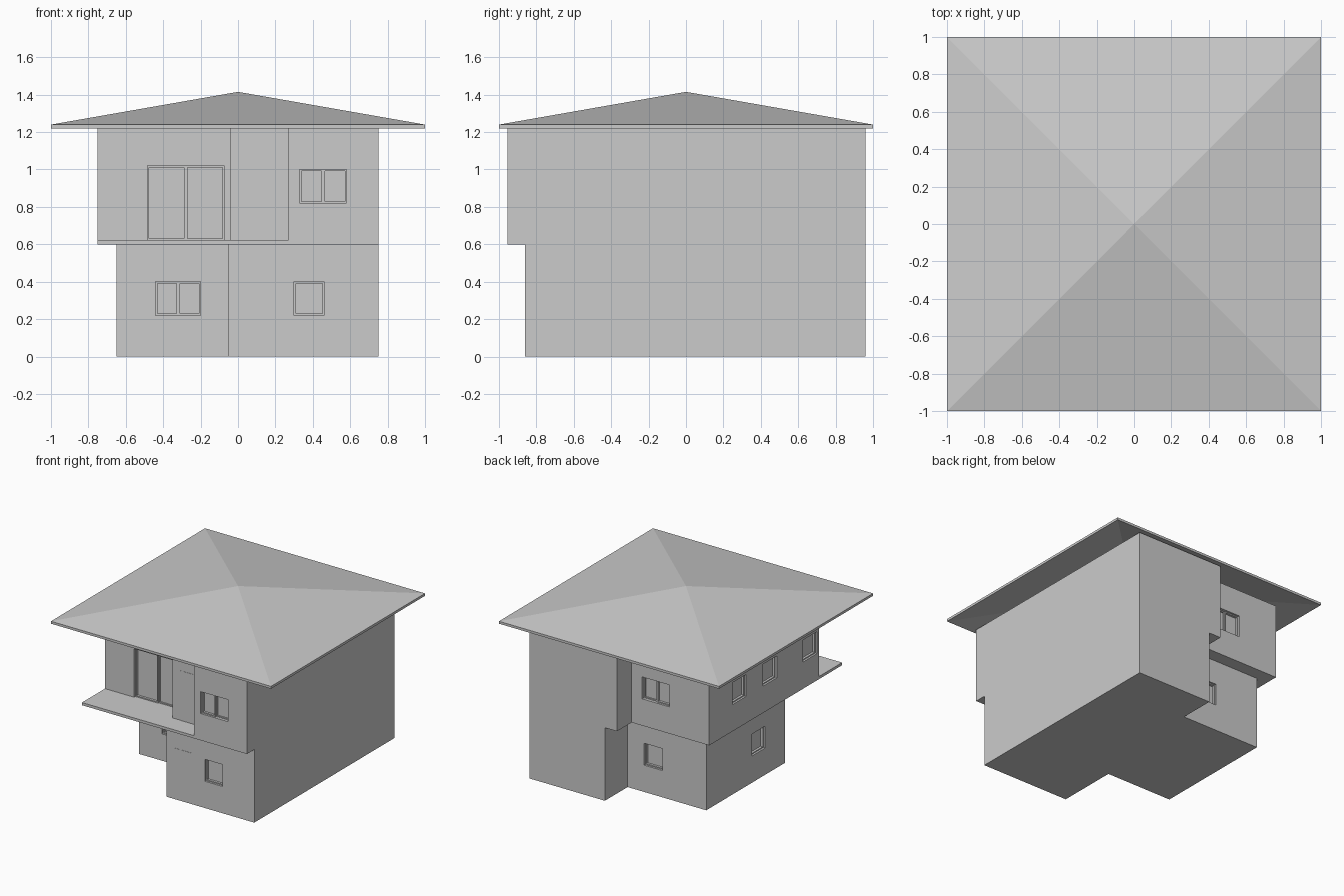
import bpy
import bmesh
from mathutils import Vector

cube = bpy.data.objects.get("Cube")
if cube:
    bpy.data.objects.remove(cube, do_unlink=True)

grey = bpy.data.materials.new("plain grey")
grey.use_nodes = True
colour = (0.6, 0.6, 0.6, 1)
grey.diffuse_color = colour
grey.node_tree.nodes["Principled BSDF"].inputs["Base Color"].default_value = colour


def finish(name, bm):
    bmesh.ops.recalc_face_normals(bm, faces=bm.faces)
    mesh = bpy.data.meshes.new(name)
    bm.to_mesh(mesh)
    bm.free()
    mesh.materials.append(grey)
    ob = bpy.data.objects.new(name, mesh)
    bpy.context.scene.collection.objects.link(ob)
    return ob


def prism(name, outline, z0, z1):
    """Extrude a floor outline from z0 up to z1."""
    bm = bmesh.new()
    base = bm.faces.new([bm.verts.new((x, y, z0)) for x, y in outline])
    top = bmesh.ops.extrude_face_region(bm, geom=[base])["geom"]
    verts = [v for v in top if isinstance(v, bmesh.types.BMVert)]
    bmesh.ops.translate(bm, verts=verts, vec=(0, 0, z1 - z0))
    return finish(name, bm)


def add_box(bm, lo, hi):
    lo, hi = Vector(lo), Vector(hi)
    verts = bmesh.ops.create_cube(bm, size=1)["verts"]
    for v in verts:
        v.co = (lo + hi) / 2 + v.co * (hi - lo)


def wall_box(bm, side, plane, u, d, z):
    """Box on a wall: u runs along it, d is depth into it."""
    if side == "side":
        add_box(bm, (plane + d[0], u[0], z[0]), (plane + d[1], u[1], z[1]))
    else:
        s = 1 if side == "front" else -1
        ys = sorted((plane + s * d[0], plane + s * d[1]))
        add_box(bm, (u[0], ys[0], z[0]), (u[1], ys[1], z[1]))


# Storeys
lower = prism("lower_storey", [
    (-.65, -.36), (-.05, -.36), (-.05, -.86), (.75, -.86),
    (.75, .96), (.065, .96), (.065, .665), (-.65, .665)], 0, .6)
upper = prism("upper_storey", [
    (-.75, -.656), (-.04, -.656), (-.04, -.79), (.27, -.79), (.27, -.955),
    (.75, -.955), (.75, .96), (-.045, .96), (-.045, .77), (-.75, .77)], .6, 1.22)
prism("balcony_slab", [
    (-.75, -.955), (.27, -.955), (.27, -.785), (-.045, -.785),
    (-.045, -.65), (-.75, -.65)], .6, .622)

# Openings: name, storey, side, wall plane, span, heights, panes
LOW, HIGH = (.22, .4), (.82, 1)
openings = [
    ("front_lower_left_window", lower, "front", -.36, (-.44, -.2), LOW, 2),
    ("front_lower_right_window", lower, "front", -.86, (.3, .46), LOW, 1),
    ("front_upper_window", upper, "front", -.955, (.33, .58), HIGH, 2),
    ("balcony_sliding_door", upper, "front", -.656, (-.485, -.075), (.622, 1.02), 2),
    ("back_upper_window", upper, "back", .77, (-.39, -.14), HIGH, 2),
    ("back_lower_window", lower, "back", .665, (-.25, -.085), LOW, 1),
    ("side_lower_window", lower, "side", -.65, (-.1, .07), LOW, 1),
    ("side_rear_window", upper, "side", -.75, (.29, .47), HIGH, 1),
    ("side_middle_window", upper, "side", -.75, (-.11, .07), HIGH, 1),
    ("side_front_window", upper, "side", -.75, (-.63, -.45), HIGH, 1),
]
DEPTH, RIM = .035, .009

for storey in (lower, upper):
    # Recess every opening into the wall
    bm = bmesh.new()
    for name, owner, side, plane, u, z, panes in openings:
        if owner == storey:
            wall_box(bm, side, plane, u, (-.02, DEPTH), z)
    cutter = finish("opening_cutter", bm)
    cutter.hide_render = True
    mod = storey.modifiers.new("openings", "BOOLEAN")
    mod.operation = "DIFFERENCE"
    mod.solver = "EXACT"
    mod.object = cutter
    bpy.context.view_layer.objects.active = storey
    bpy.ops.object.modifier_apply(modifier=mod.name)
    bpy.data.objects.remove(cutter, do_unlink=True)

for name, owner, side, plane, u, z, panes in openings:
    # Sash frames, staggered in depth like sliding panes
    bm = bmesh.new()
    width = (u[1] - u[0]) / panes
    for i in range(panes):
        a, b = u[0] + i * width, u[0] + (i + 1) * width
        d = (.016 + .008 * i, DEPTH + .002)
        wall_box(bm, side, plane, (a, a + RIM), d, z)
        wall_box(bm, side, plane, (b - RIM, b), d, z)
        wall_box(bm, side, plane, (a + RIM, b - RIM), d, (z[0], z[0] + RIM))
        wall_box(bm, side, plane, (a + RIM, b - RIM), d, (z[1] - RIM, z[1]))
    finish(name, bm)

# Flush doors
for name, plane, z in (("entrance_door", -.86, (.02, .42)),
                       ("balcony_door", -.79, (.622, 1.03))):
    bm = bmesh.new()
    wall_box(bm, "front", plane, (.03, .18), (-.002, .002), z)
    finish(name, bm)

# Hipped roof: a thin four-sided shell with an upright eave edge
bm = bmesh.new()
corners = [(-1, -1), (1, -1), (1, 1), (-1, 1)]
rings = [[bm.verts.new((x, y, z)) for x, y in corners] for z in (1.22, 1.24)]
peaks = [bm.verts.new((0, 0, z)) for z in (1.395, 1.415)]
for i in range(4):
    j = (i + 1) % 4
    bm.faces.new((rings[0][i], rings[0][j], rings[1][j], rings[1][i]))
    for ring, peak in zip(rings, peaks):
        bm.faces.new((ring[i], ring[j], peak))
finish("roof", bm)
